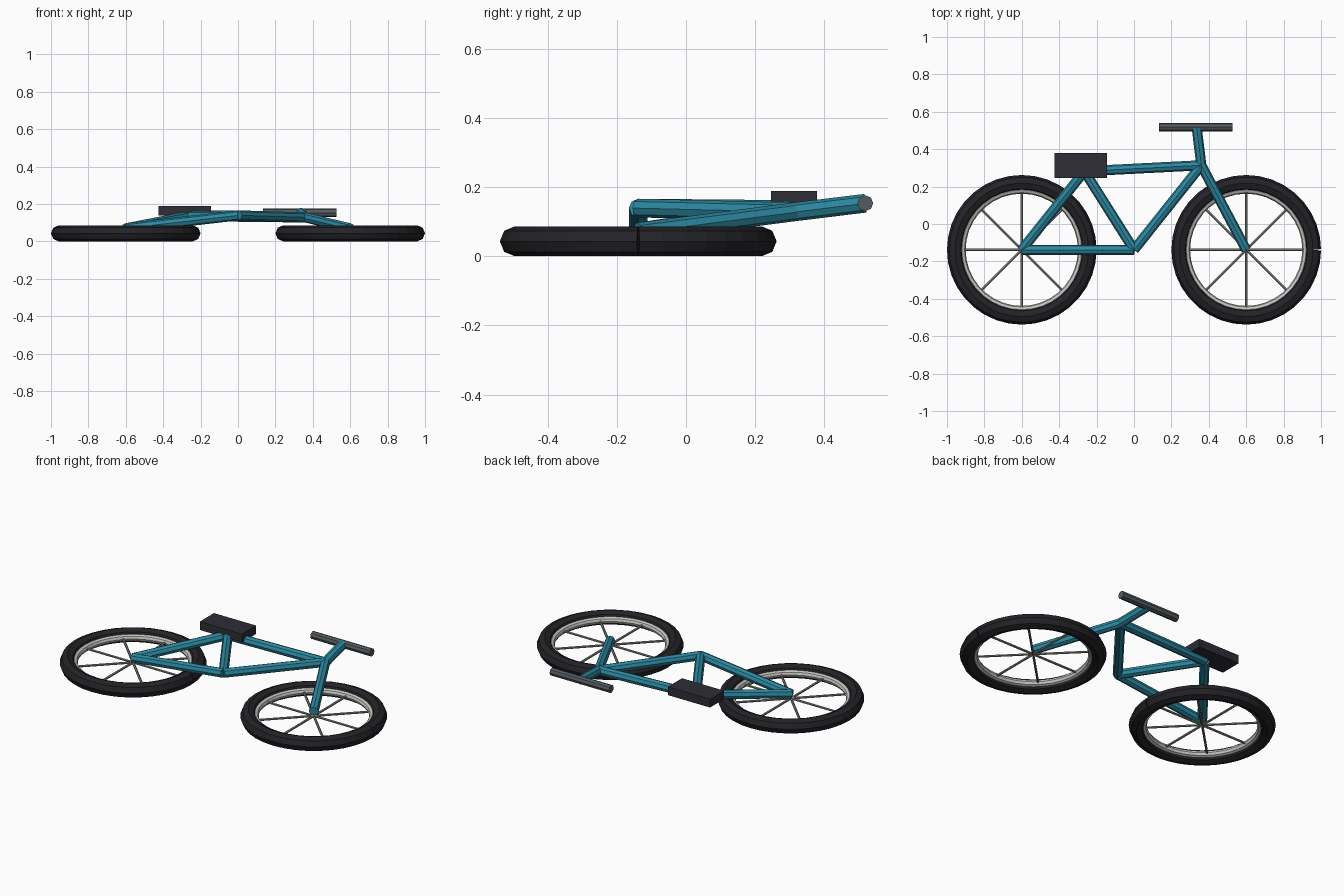
import bpy, bmesh, math
from mathutils import Vector, Matrix

old = bpy.data.objects.get("Cube")
if old:
    bpy.data.objects.remove(old, do_unlink=True)


def material(name, r, g, b):
    m = bpy.data.materials.new(name)
    m.use_nodes = True
    m.diffuse_color = (r, g, b, 1)
    m.node_tree.nodes["Principled BSDF"].inputs["Base Color"].default_value = (r, g, b, 1)
    return m


TEAL = material("teal_paint", 0.026, 0.25, 0.36)
RUBBER = material("black_rubber", 0.017, 0.017, 0.021)
LEATHER = material("dark_saddle", 0.027, 0.026, 0.036)
BAR_GREY = material("bar_grey", 0.09, 0.105, 0.115)
RIM_GREY = material("rim_silver", 0.56, 0.56, 0.53)
SPOKE_GREY = material("spoke_grey", 0.24, 0.24, 0.23)


def finish(name, bm, mat):
    bmesh.ops.recalc_face_normals(bm, faces=bm.faces)
    mesh = bpy.data.meshes.new(name)
    bm.to_mesh(mesh)
    bm.free()
    mesh.materials.append(mat)
    ob = bpy.data.objects.new(name, mesh)
    bpy.context.scene.collection.objects.link(ob)
    return ob


def add_tube(bm, a, b, radius, sides=8):
    a, b = Vector(a), Vector(b)
    d = b - a
    place = Matrix.Translation((a + b) / 2) @ d.to_track_quat('Z', 'Y').to_matrix().to_4x4()
    bmesh.ops.create_cone(bm, cap_ends=True, segments=sides, radius1=radius,
                          radius2=radius, depth=d.length, matrix=place)


def tube(name, a, b, radius, mat):
    bm = bmesh.new()
    add_tube(bm, a, b, radius)
    return finish(name, bm, mat)


def hoop(name, centre, major, minor, mat, steps=36, sides=8, split=False):
    """Ring swept around z; a split ring has square-cut ends at its seam."""
    bm = bmesh.new()
    rings = []
    half = math.pi / steps
    for i in range(steps + 1 if split else steps):
        a = 2 * math.pi * i / steps
        # end sections stand square to their last straight segment
        turn = a + (half if split and i == 0 else -half if split and i == steps else 0)
        base = Vector(centre) + major * Vector((math.cos(a), math.sin(a), 0))
        out = Vector((math.cos(turn), math.sin(turn), 0))
        ring = []
        for j in range(sides):
            t = 2 * math.pi * j / sides
            ring.append(bm.verts.new(base + minor * (math.cos(t) * out + Vector((0, 0, math.sin(t))))))
        rings.append(ring)
    pairs = list(zip(rings, rings[1:]))
    if split:
        bm.faces.new(rings[0])
        bm.faces.new(rings[-1])
    else:
        pairs.append((rings[-1], rings[0]))
    for p, q in pairs:
        for j in range(sides):
            k = (j + 1) % sides
            bm.faces.new((p[j], q[j], q[k], p[k]))
    return finish(name, bm, mat)


# Wheels lying flat: tyre, rim and spokes
HUB_Y, WHEEL_Z = -0.138, 0.043
for label, x in (("rear", -0.6), ("front", 0.6)):
    centre = Vector((x, HUB_Y, WHEEL_Z))
    hoop(label + "_tyre", centre, 0.357, 0.043, RUBBER, split=True)
    hoop(label + "_rim", centre, 0.32, 0.02, RIM_GREY)
    bm = bmesh.new()
    for i in range(8):
        a = math.pi * i / 4
        add_tube(bm, centre, centre + 0.31 * Vector((math.cos(a), math.sin(a), 0)), 0.007, 6)
    finish(label + "_spokes", bm, SPOKE_GREY)

# Frame joints
rear_hub = (-0.6, HUB_Y, 0.07)
front_hub = (0.6, HUB_Y, 0.07)
crank = (0, HUB_Y, 0.139)
seat_joint = (-0.265, 0.282, 0.135)
head = (0.36, 0.314, 0.128)
stem_top = (0.335, 0.518, 0.153)

# Frame tubes
for name, a, b in (("chain_stay", rear_hub, crank),
                   ("seat_stay", rear_hub, seat_joint),
                   ("seat_tube", crank, seat_joint),
                   ("top_tube", seat_joint, head),
                   ("down_tube", crank, head),
                   ("fork", head, front_hub),
                   ("stem", head, stem_top)):
    tube(name, a, b, 0.027, TEAL)

# Handlebar
tube("handlebar", (0.133, 0.518, 0.153), (0.527, 0.518, 0.153), 0.023, BAR_GREY)

# Saddle block
bm = bmesh.new()
bmesh.ops.create_cube(bm, size=1, matrix=Matrix.Translation((-0.285, 0.312, 0.163))
                      @ Matrix.Diagonal((0.28, 0.134, 0.05, 1)))
finish("saddle", bm, LEATHER)
